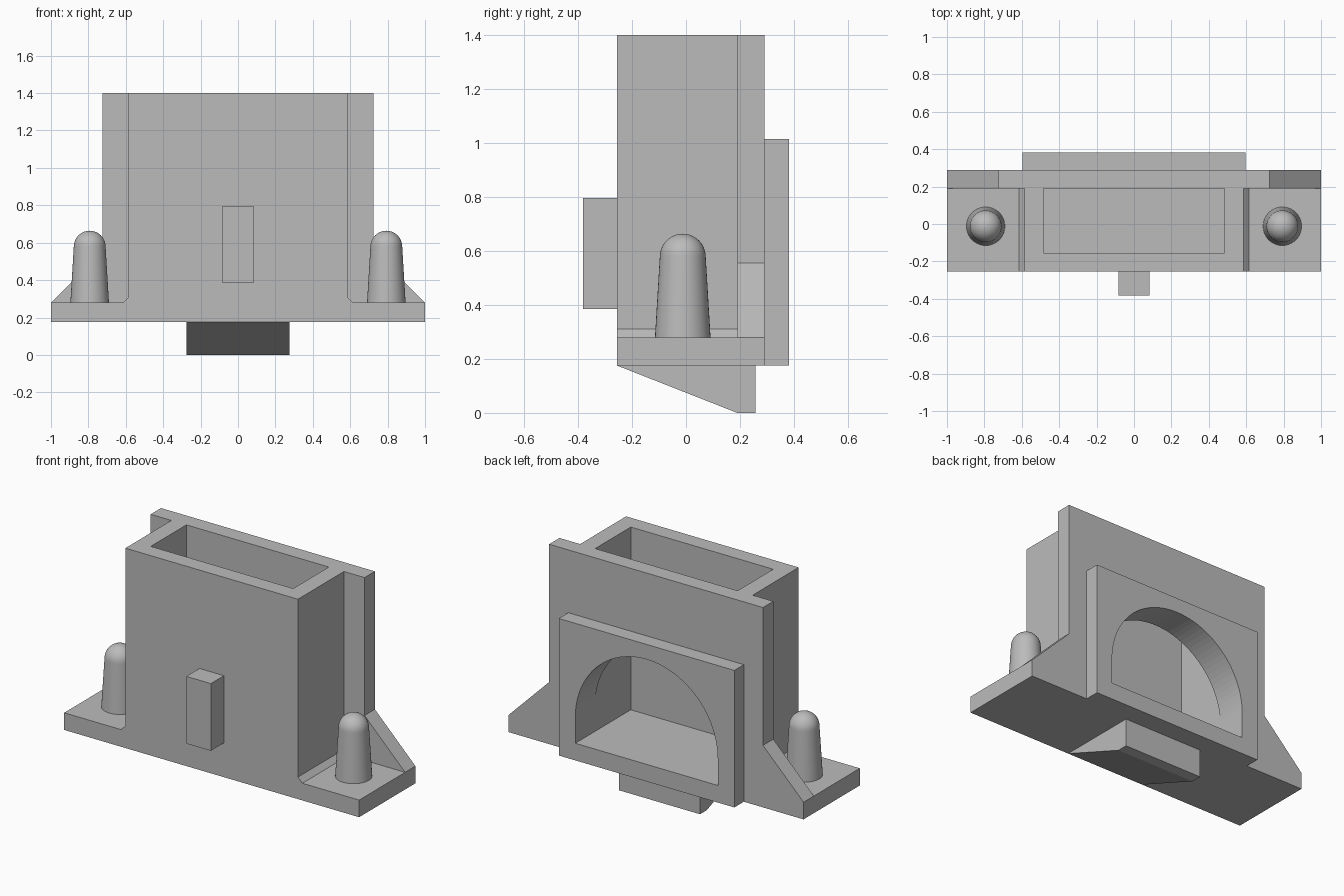
import bpy
import bmesh
import math
from mathutils import Matrix, Vector

default = bpy.data.objects.get("Cube")
if default:
    bpy.data.objects.remove(default, do_unlink=True)

GREY = (0.5, 0.5, 0.5, 1.0)
plastic = bpy.data.materials.new("plain grey")
plastic.use_nodes = True
plastic.diffuse_color = GREY
plastic.node_tree.nodes["Principled BSDF"].inputs["Base Color"].default_value = GREY

# Shared levels
FRONT, MID, BACK, REAR = -0.255, 0.19, 0.29, 0.382
BASE, FLOOR, TOP = 0.175, 0.28, 1.4
ARCH_R, ARCH_Z = 0.483, 0.44


def finish(bm, name):
    bmesh.ops.recalc_face_normals(bm, faces=bm.faces)
    mesh = bpy.data.meshes.new(name)
    bm.to_mesh(mesh)
    bm.free()
    mesh.materials.append(plastic)
    obj = bpy.data.objects.new(name, mesh)
    bpy.context.collection.objects.link(obj)
    return obj


def prism(name, points, start, end, axis="Y"):
    """Extrude an outline along Y (points are x, z) or X (points are y, z)."""
    bm = bmesh.new()
    place = (lambda a, b: (a, start, b)) if axis == "Y" else (lambda a, b: (start, a, b))
    face = bm.faces.new([bm.verts.new(place(a, b)) for a, b in points])
    moved = bmesh.ops.extrude_face_region(bm, geom=[face])["geom"]
    step = Vector((0, end - start, 0) if axis == "Y" else (end - start, 0, 0))
    bmesh.ops.translate(bm, vec=step, verts=[v for v in moved if isinstance(v, bmesh.types.BMVert)])
    return finish(bm, name)


def mirrored(right_half):
    """Close a half outline by reflecting it across x = 0."""
    return right_half + [(-x, z) for x, z in reversed(right_half)]


def block(name, half_width, y0, y1, z0, z1):
    return prism(name, mirrored([(half_width, z0), (half_width, z1)]), y0, y1)


def cut(obj, cutter):
    mod = obj.modifiers.new("opening", "BOOLEAN")
    mod.operation = "DIFFERENCE"
    mod.solver = "EXACT"
    mod.object = cutter


# Hollow housing standing on the foot, with small chamfers at its base
housing = prism("housing", mirrored([(1, BASE), (1, FLOOR), (0.615, FLOOR),
                                     (0.585, 0.31), (0.585, TOP)]), FRONT, MID)

# Back panel with sloping side gussets, and the raised plate behind it
back_panel = prism("back_panel", mirrored([(1, BASE), (1, FLOOR), (0.725, 0.555),
                                           (0.725, TOP)]), MID, BACK)
back_plate = block("back_plate", 0.595, BACK, REAR, BASE, 1.015)

# Cavity open at the top, reached from the back through an arched opening
cavity = block("cavity_cutter", 0.483, -0.155, 0.4, FLOOR, TOP + 0.2)
arc = [(ARCH_R * math.cos(t), ARCH_Z + ARCH_R * math.sin(t))
       for t in (math.pi * i / 48 for i in range(49))]
arch = prism("arch_cutter", [(-ARCH_R, FLOOR), (ARCH_R, FLOOR)] + arc, 0.1, 0.5)
cut(housing, cavity)
cut(back_panel, arch)
cut(back_plate, arch)
for helper in (cavity, arch):
    helper.hide_render = True
    helper.hide_viewport = True
    helper.display_type = "WIRE"

# Front key and the wedge below the foot
block("front_key", 0.083, -0.382, FRONT, 0.385, 0.797)
prism("bottom_wedge", [(FRONT, BASE), (MID, 0), (0.257, 0), (0.257, BASE)],
      -0.275, 0.275, axis="X")


# Tapered locating pegs with round tips
def peg(name, x):
    outline = [(0, FLOOR), (0.103, FLOOR)]
    outline += [(0.085 * math.cos(a), 0.579 + 0.085 * math.sin(a))
                for a in (math.pi / 2 * i / 10 for i in range(11))]
    bm = bmesh.new()
    verts = [bm.verts.new((r, 0, z)) for r, z in outline]
    edges = [bm.edges.new(pair) for pair in zip(verts, verts[1:])]
    bmesh.ops.spin(bm, geom=verts + edges, cent=(0, 0, 0), axis=(0, 0, 1),
                   angle=math.tau, steps=40, use_duplicate=False)
    bmesh.ops.remove_doubles(bm, verts=bm.verts, dist=0.0001)
    bmesh.ops.transform(bm, matrix=Matrix.Translation((x, -0.012, 0)), verts=bm.verts)
    return finish(bm, name)


smooth_parts = [peg("left_peg", 0.793), peg("right_peg", -0.793), back_panel, back_plate]

# Smooth the rounded parts while keeping hard edges
bpy.ops.object.select_all(action="DESELECT")
for obj in smooth_parts:
    obj.select_set(True)
    bpy.context.view_layer.objects.active = obj
bpy.ops.object.shade_smooth_by_angle(angle=math.radians(30))
